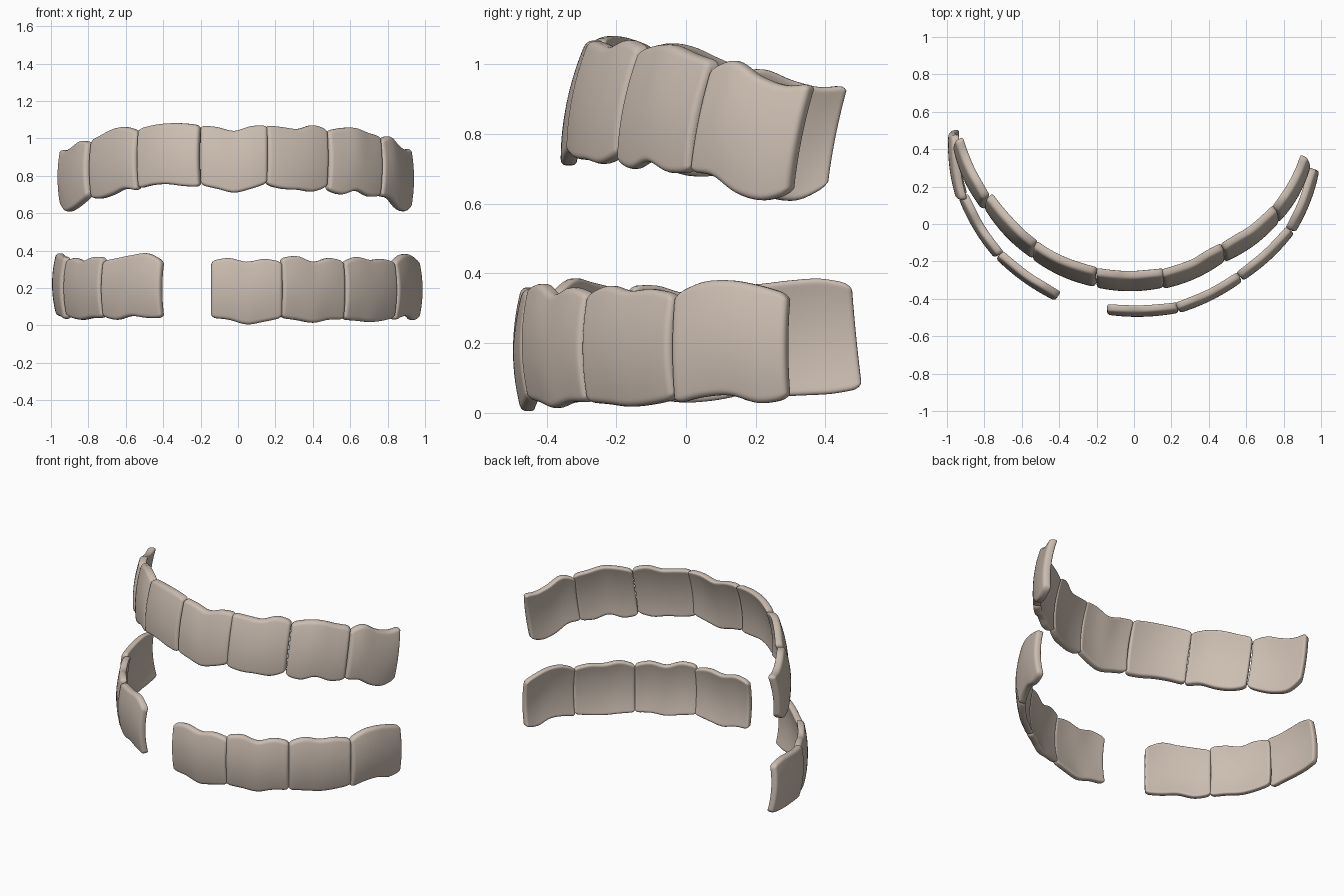
import bpy, math

if "Cube" in bpy.data.objects:
    bpy.data.objects.remove(bpy.data.objects["Cube"])

clay = bpy.data.materials.new("warm_beige")
clay.diffuse_color = (0.60, 0.51, 0.44, 1)
clay.use_nodes = True
clay.node_tree.nodes["Principled BSDF"].inputs["Base Color"].default_value = clay.diffuse_color


def wave(vals, s):
    """Smooth curve through evenly spaced heights."""
    n = len(vals) - 1
    i = min(int(s * n), n - 1)
    f = s * n - i
    p1, p2 = vals[i], vals[i + 1]
    p0 = vals[i - 1] if i > 0 else 2 * p1 - p2
    p3 = vals[i + 2] if i + 2 <= n else 2 * p2 - p1
    return p1 + 0.5 * f * (p2 - p0 + f * (2 * p0 - 5 * p1 + 4 * p2 - p3
                                          + f * (3 * (p1 - p2) + p3 - p0)))


def stations(length, inner):
    """Positions 0..1 along a side, dense near both ends for the rounded rim."""
    near = [0, 0.002, 0.005, 0.009, 0.014, 0.02, 0.03]
    a = near[-1]
    mid = [a + (length - 2 * a) * k / inner for k in range(1, inner)]
    return [d / length for d in near + mid + [length - d for d in reversed(near)]]


def rounding(d, r):
    """0 at the edge, 1 beyond distance r, quarter circle between."""
    q = max(0.0, 1 - d / r)
    return math.sqrt(max(0.0, 1 - q * q))


def plate(name, ends, top, bottom, thick, sag, bow, lean):
    x0, y0, x1, y1 = ends
    length = math.hypot(x1 - x0, y1 - y0)
    nx, ny = (y1 - y0) / length, -(x1 - x0) / length      # outward direction
    S, T = stations(length, 16), stations(0.33, 12)
    verts, faces = [], []
    for side in (1, -1):
        for s in S:
            ds = min(s, 1 - s) * length
            cut = 0.022 * (1 - rounding(ds, 0.03))         # rounded corners
            zt, zb = wave(top, s) - cut, wave(bottom, s) + cut
            zm = (wave(top, s) + wave(bottom, s)) / 2
            for t in T:
                z = zb + (zt - zb) * t
                v = (z - zm) / 0.17
                d = min(ds, min(t, 1 - t) * 0.33)
                half = thick / 2 * (0.35 + 0.65 * rounding(d, 0.016))
                off = (sag * (1 - (2 * s - 1) ** 2) - bow * v * v
                       - thick / 2 + side * half)
                verts.append((x0 + (x1 - x0) * s + nx * off,
                              y0 + (y1 - y0) * s + ny * off + lean * (z - zm), z))
    n, m = len(S), len(T)
    N = n * m
    for i in range(n - 1):
        for j in range(m - 1):
            a = i * m + j
            faces.append((a, a + m, a + m + 1, a + 1))
            faces.append((N + a, N + a + 1, N + a + m + 1, N + a + m))
    # rim joining outer and inner skins
    rim = ([i * m for i in range(n)] + [(n - 1) * m + j for j in range(1, m)]
           + [i * m + m - 1 for i in range(n - 2, -1, -1)] + list(range(m - 2, 0, -1)))
    for k, a in enumerate(rim):
        b = rim[(k + 1) % len(rim)]
        faces.append((b, a, N + a, N + b))
    me = bpy.data.meshes.new(name)
    me.from_pydata(verts, [], faces)
    me.materials.append(clay)
    ob = bpy.data.objects.new(name, me)
    bpy.context.collection.objects.link(ob)
    bpy.ops.object.select_all(action='DESELECT')
    bpy.context.view_layer.objects.active = ob
    ob.select_set(True)
    bpy.ops.object.shade_smooth_by_angle(angle=math.radians(50))


# each plate: ends in plan (x0, y0, x1, y1), wavy top heights, wavy bottom heights
upper = [
    ((-.968, .415, -.822, .10), (.94, .935, .955, .985, .98), (.65, .61, .62, .65, .69)),
    ((-.802, .095, -.555, -.165), (.99, 1.02, 1.05, 1.06, 1.04), (.68, .68, .70, .73, .72)),
    ((-.545, -.175, -.217, -.32), (1.05, 1.07, 1.08, 1.08, 1.07), (.73, .75, .755, .745, .74)),
    ((-.20, -.325, .158, -.325), (1.07, 1.06, 1.04, 1.065, 1.07), (.75, .73, .71, .73, .76)),
    ((.165, -.33, .488, -.185), (1.07, 1.06, 1.05, 1.07, 1.05), (.75, .73, .725, .715, .74)),
    ((.497, -.185, .778, .022), (1.04, 1.055, 1.055, 1.03, 1.01), (.72, .70, .72, .69, .69)),
    ((.785, .03, .945, .315), (.99, 1.01, .965, .94, .945), (.69, .68, .63, .61, .63)),
]
lower = [
    ((-.992, .485, -.952, .14), (.37, .385, .38, .37, .365), (.07, .055, .05, .045, .03)),
    ((-.937, .135, -.747, -.18), (.35, .36, .345, .365, .365), (.05, .035, .03, .04, .04)),
    ((-.737, -.187, -.423, -.41), (.345, .36, .375, .385, .345), (.045, .03, .05, .04, .04)),
    ((-.143, -.485, .237, -.475), (.345, .36, .34, .355, .34), (.04, .03, .005, .02, .04)),
    ((.245, -.475, .578, -.308), (.36, .37, .34, .36, .345), (.04, .028, .014, .03, .03)),
    ((.585, -.302, .855, -.052), (.34, .365, .35, .355, .34), (.03, .025, .018, .025, .04)),
    ((.863, -.043, .99, .283), (.34, .375, .38, .365, .34), (.025, .045, .05, .028, .04)),
]
for i, (e, t, b) in enumerate(upper):
    plate(f"upper_plate_{i + 1}", e, t, b, 0.047, 0.02, 0.02, 0.2)
for i, (e, t, b) in enumerate(lower):
    plate(f"lower_plate_{i + 1}", e, t, b, 0.042, 0.016, 0.024, -0.1 if i == 0 else 0.0)
